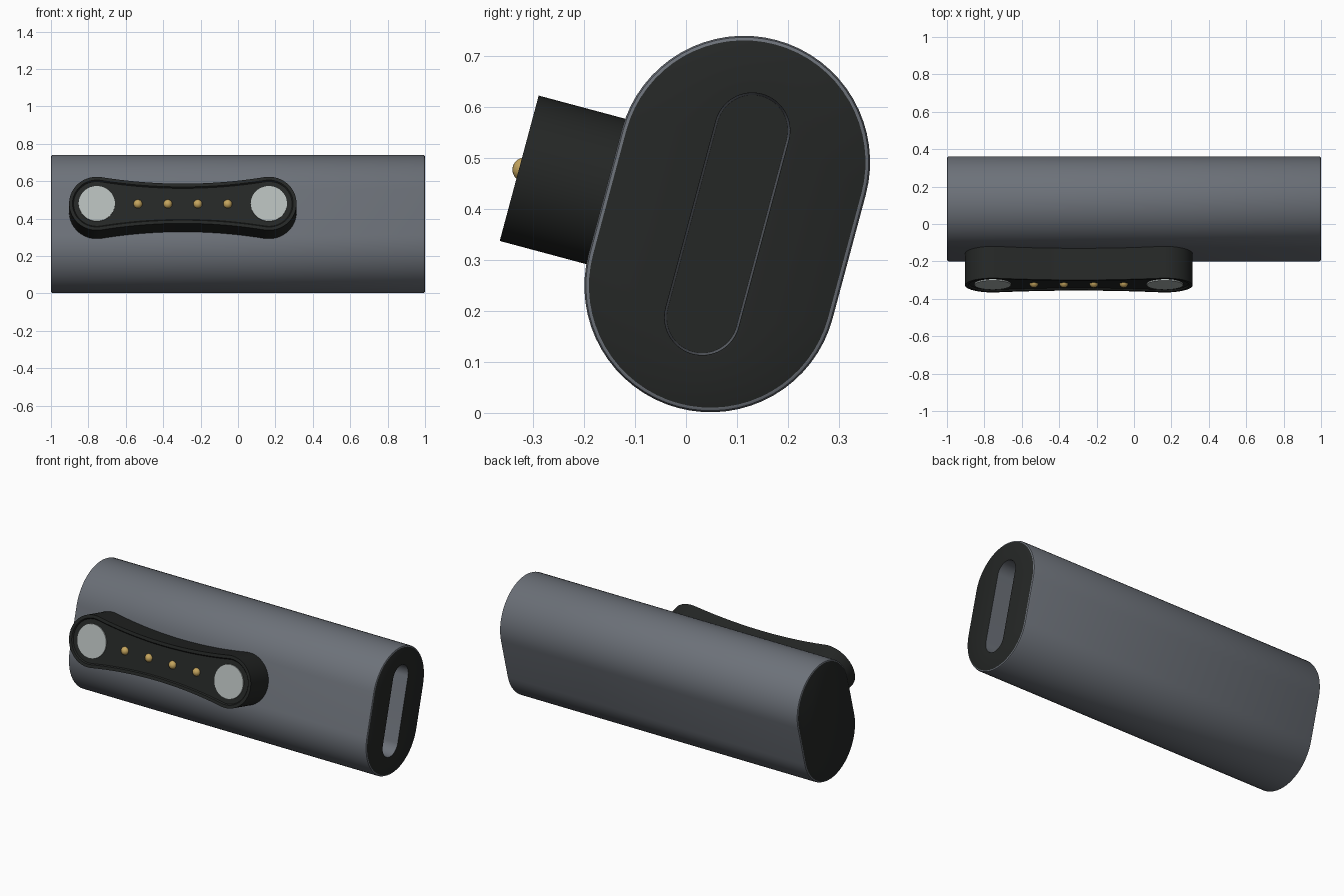
import bpy, bmesh
from math import sin, cos, pi, atan2, radians
from mathutils import Matrix

if "Cube" in bpy.data.objects:
    bpy.data.objects.remove(bpy.data.objects["Cube"])

# Everything is built upright in a local frame, then tilted back by 15 degrees
TILT = Matrix.Translation((0, 0.081, 0.371)) @ Matrix.Rotation(radians(-15), 4, 'X')


def material(name, color):
    m = bpy.data.materials.new(name)
    m.diffuse_color = (*color, 1)
    m.use_nodes = True
    m.node_tree.nodes["Principled BSDF"].inputs["Base Color"].default_value = m.diffuse_color
    return m


GREY = material("grey_shell", (0.15, 0.165, 0.19))
DARK = material("dark_plastic", (0.018, 0.02, 0.019))
STEEL = material("steel", (0.45, 0.49, 0.48))
GOLD = material("gold", (0.55, 0.37, 0.11))


def finish(bm, name, mats):
    bmesh.ops.recalc_face_normals(bm, faces=bm.faces)
    me = bpy.data.meshes.new(name)
    bm.to_mesh(me)
    bm.free()
    for m in mats:
        me.materials.append(m)
    ob = bpy.data.objects.new(name, me)
    bpy.context.collection.objects.link(ob)
    ob.matrix_world = TILT
    bpy.ops.object.select_all(action='DESELECT')
    ob.select_set(True)
    bpy.context.view_layer.objects.active = ob
    bpy.ops.object.shade_smooth_by_angle(angle=radians(30))
    return ob


def loft(name, rings, bands, mats):
    """Skin a stack of rings; bands = material of start cap, each band, end cap."""
    bm = bmesh.new()
    loops = [[bm.verts.new(p) for p in ring] for ring in rings]
    bm.faces.new(loops[0]).material_index = bands[0]
    for a, b, mi in zip(loops, loops[1:], bands[1:]):
        for i in range(len(a)):
            j = (i + 1) % len(a)
            bm.faces.new((a[i], a[j], b[j], b[i])).material_index = mi
    bm.faces.new(loops[-1]).material_index = bands[-1]
    return finish(bm, name, mats)


def stadium(x, r, h, n=32):
    pts = []
    for side in (0, 1):
        for i in range(n + 1):
            a = pi * (side + i / n)
            pts.append((x, r * cos(a), r * sin(a) + (h if side == 0 else -h)))
    return pts


# Main body: stadium tube, softened rims, dark ends, slot recessed in the right end
R, H = 0.248, 0.126
loft("body", [
    stadium(-1, R - 0.009, H), stadium(-0.997, R - 0.003, H), stadium(-0.99, R, H),
    stadium(0.99, R, H), stadium(0.997, R - 0.003, H), stadium(1, R - 0.009, H),
    stadium(1, 0.074, 0.19), stadium(0.86, 0.070, 0.19)],
    [1, 0, 0, 0, 0, 0, 1, 0, 1], [GREY, DARK])

# Connector outline: two round ends joined by tangent concave arcs
CX, END, WAIST, FACE = -0.295, 0.46, 0.11, -0.423


def waisted(y, inset=0.0):
    r, w = 0.148, WAIST
    big = (END**2 + w**2 - r**2) / (2 * (r - w))
    top = w + big
    tan = atan2(top, -END)
    sweep = atan2(END, top)
    r, big = r - inset, big + inset
    pts = []
    for s in (1, -1):
        for i in range(33):
            a = -tan + 2 * tan * i / 32
            pts.append((CX + s * (END + r * cos(a)), y, s * r * sin(a)))
        for i in range(1, 24):
            b = sweep * (1 - 2 * i / 24)
            pts.append((CX + s * big * sin(b), y, s * (top - big * cos(b))))
    return pts


loft("connector_housing", [
    waisted(-0.18), waisted(FACE), waisted(FACE, 0.018), waisted(FACE + 0.008, 0.024)],
    [0, 0, 0, 0, 0], [DARK])

# Round magnets at both ends of the connector
for side, s in (("left", -1), ("right", 1)):
    bm = bmesh.new()
    bmesh.ops.create_cone(bm, cap_ends=True, segments=48, radius1=0.097, radius2=0.097,
                          depth=0.03, matrix=Matrix.Translation((CX + s * END, FACE + 0.016, 0))
                          @ Matrix.Rotation(pi / 2, 4, 'X'))
    finish(bm, side + "_magnet", [STEEL])

# Four domed contact pins
for i in range(4):
    bm = bmesh.new()
    bmesh.ops.create_uvsphere(bm, u_segments=24, v_segments=16, radius=0.024,
                              matrix=Matrix.Translation((CX + 0.16 * (i - 1.5), FACE + 0.011, 0)))
    finish(bm, "contact_pin_%d" % (i + 1), [GOLD])
